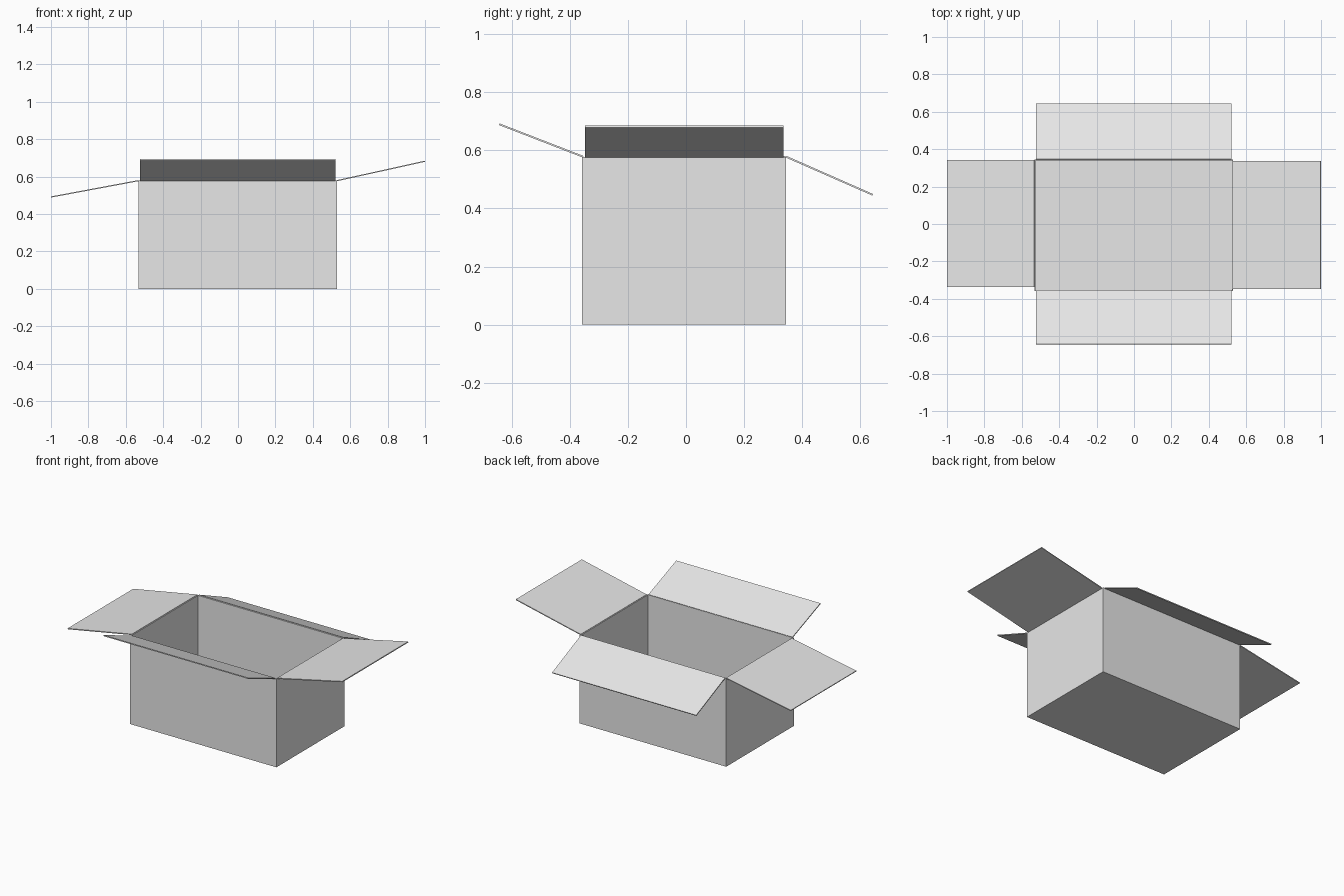
import bpy, bmesh
from mathutils import Vector

if "Cube" in bpy.data.objects:
    bpy.data.objects.remove(bpy.data.objects["Cube"])

card = bpy.data.materials.new("card_grey")
card.diffuse_color = (0.8, 0.8, 0.8, 1)
card.use_nodes = True
card.node_tree.nodes["Principled BSDF"].inputs["Base Color"].default_value = card.diffuse_color

X0, X1, Y0, Y1, H = -0.533, 0.529, -0.358, 0.345, 0.578
T = 0.006  # card thickness


def finish(name, bm):
    bmesh.ops.recalc_face_normals(bm, faces=bm.faces)
    me = bpy.data.meshes.new(name)
    bm.to_mesh(me)
    bm.free()
    me.materials.append(card)
    ob = bpy.data.objects.new(name, me)
    bpy.context.collection.objects.link(ob)
    return ob


# Open carton body: hollow tray with thin walls and floor
bm = bmesh.new()
bmesh.ops.create_cube(bm, size=1)
for v in bm.verts:
    v.co = Vector((X1 if v.co.x > 0 else X0, Y1 if v.co.y > 0 else Y0, H if v.co.z > 0 else 0))
bm.normal_update()
bmesh.ops.delete(bm, geom=[f for f in bm.faces if f.normal.z > 0.9], context='FACES_ONLY')
body = finish("carton_body", bm)
# an open shell needs outward normals so the thickness grows inward
bm = bmesh.new()
bm.from_mesh(body.data)
bm.normal_update()
floor = min(bm.faces, key=lambda f: f.calc_center_median().z)
if floor.normal.z > 0:
    bmesh.ops.reverse_faces(bm, faces=bm.faces)
bm.to_mesh(body.data)
bm.free()
mod = body.modifiers.new("wall_thickness", 'SOLIDIFY')
mod.thickness = T
mod.offset = -1
mod.use_even_offset = True


# Flap: flat plate swept from the hinge line to the outer edge
def flap(name, axis, hinge, outer, span):
    (h, hz), (o, oz) = hinge, outer
    d = Vector((o - h, oz - hz)).normalized()
    n = Vector((-d.y, d.x)) * (T / 2)
    if n.y < 0:
        n = -n
    ring = [(h + n.x, hz + n.y), (o + n.x, oz + n.y), (o - n.x, oz - n.y), (h - n.x, hz - n.y)]
    bm = bmesh.new()
    ends = [[bm.verts.new((p, s, z) if axis == 'x' else (s, p, z)) for p, z in ring] for s in span]
    bm.faces.new(ends[0])
    bm.faces.new(ends[1])
    for i in range(4):
        j = (i + 1) % 4
        bm.faces.new((ends[0][i], ends[0][j], ends[1][j], ends[1][i]))
    finish(name, bm)


flap("left_flap", 'x', (X0, H), (-0.999, 0.491), (-0.337, 0.342))
flap("right_flap", 'x', (X1, H), (0.999, 0.682), (-0.347, 0.336))
flap("front_flap", 'y', (Y0 + 0.004, H), (-0.643, 0.690), (-0.525, 0.520))
flap("back_flap", 'y', (Y1, H), (0.643, 0.447), (-0.525, 0.520))
